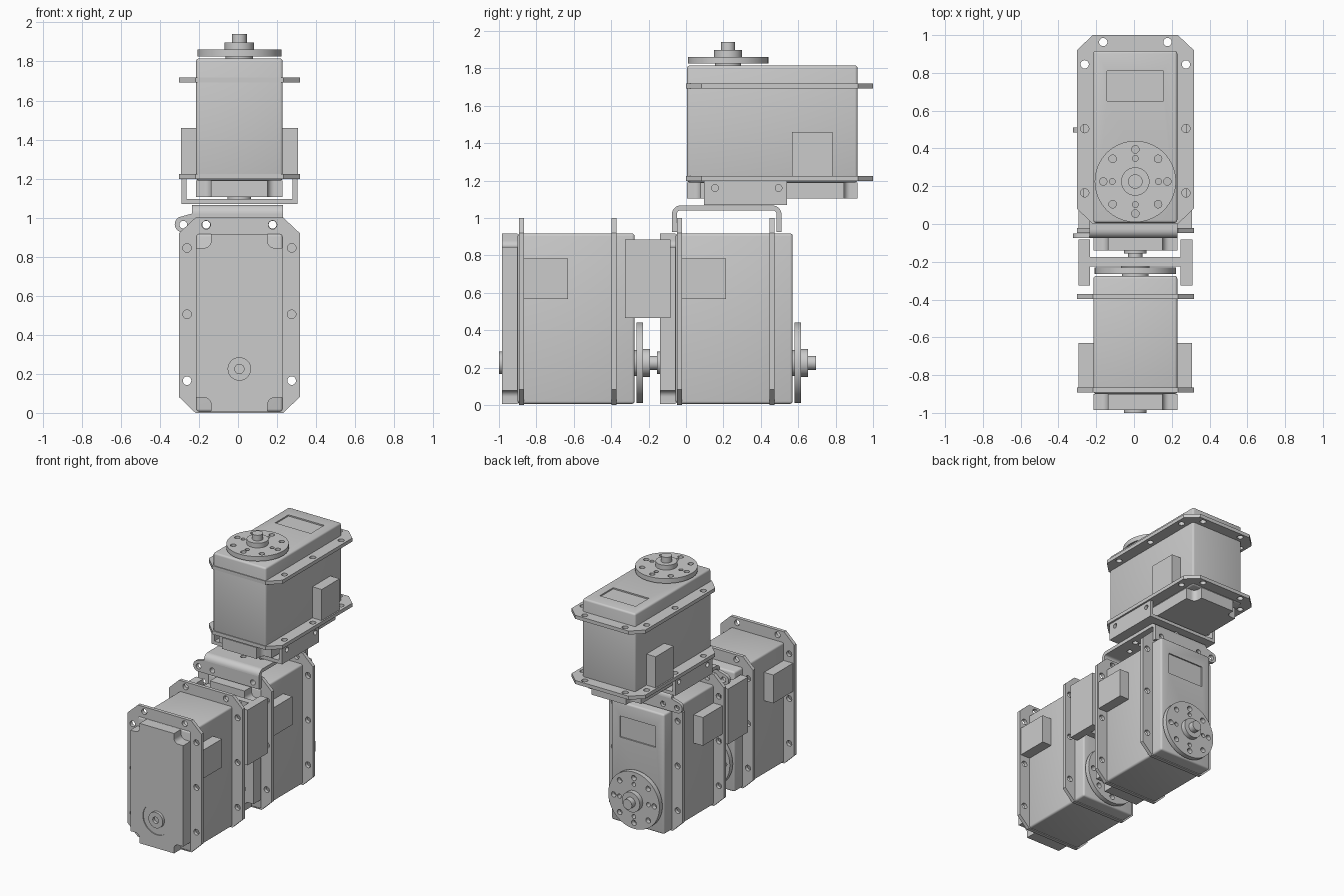
import bpy, bmesh
from math import sin, cos, pi, radians
from mathutils import Matrix

if "Cube" in bpy.data.objects:
    bpy.data.objects.remove(bpy.data.objects["Cube"])

CX = 0.007   # shared centre line
AXLE = 0.225  # shaft distance from the servo's end

# Sketch planes: (u, v) is the outline, w is the extrusion
TOP = Matrix.Identity(4)
FRONT = Matrix(((1, 0, 0, 0), (0, 0, 1, 0), (0, 1, 0, 0), (0, 0, 0, 1)))
SIDE = Matrix(((0, 0, 1, 0), (1, 0, 0, 0), (0, 1, 0, 0), (0, 0, 0, 1)))


def circle(u, v, r, n=40):
    return [(u + r * cos(2 * pi * i / n), v + r * sin(2 * pi * i / n)) for i in range(n)]


def arc(u, v, r, a0, a1, n=8):
    return [(u + r * cos(radians(a0 + (a1 - a0) * i / n)),
             v + r * sin(radians(a0 + (a1 - a0) * i / n))) for i in range(n + 1)]


def rect(u0, v0, u1, v1):
    return [(u0, v0), (u1, v0), (u1, v1), (u0, v1)]


def mirrored(half):
    """Close a right-hand half outline with its mirror image."""
    return half + [(-u, v) for u, v in reversed(half)]


def plate(name, outline, w0, w1, matrix=TOP, holes=(), bevel=0):
    """Extrude a filled outline with holes from w0 to w1."""
    curve = bpy.data.curves.new(name, 'CURVE')
    curve.dimensions, curve.fill_mode = '2D', 'BOTH'
    curve.extrude = (w1 - w0) / 2
    for loop in [outline, *holes]:
        spline = curve.splines.new('POLY')
        spline.points.add(len(loop) - 1)
        for point, (u, v) in zip(spline.points, loop):
            point.co = (u, v, 0, 1)
        spline.use_cyclic_u = True
    temp = bpy.data.objects.new(name + "_sketch", curve)
    bpy.context.collection.objects.link(temp)
    graph = bpy.context.evaluated_depsgraph_get()
    mesh = bpy.data.meshes.new_from_object(temp.evaluated_get(graph))
    bpy.data.objects.remove(temp)
    bm = bmesh.new()
    bm.from_mesh(mesh)
    bmesh.ops.remove_doubles(bm, verts=bm.verts, dist=1e-5)
    if bevel:
        bmesh.ops.dissolve_limit(bm, angle_limit=0.01, verts=bm.verts, edges=bm.edges)
        bmesh.ops.bevel(bm, geom=bm.edges[:], offset=bevel, segments=3,
                        profile=0.5, affect='EDGES')
    bm.transform(matrix @ Matrix.Translation((0, 0, (w0 + w1) / 2)))
    bmesh.ops.recalc_face_normals(bm, faces=bm.faces)
    bm.to_mesh(mesh)
    bm.free()
    obj = bpy.data.objects.new(name, mesh)
    bpy.context.collection.objects.link(obj)
    bpy.ops.object.select_all(action='DESELECT')
    obj.select_set(True)
    bpy.context.view_layer.objects.active = obj
    bpy.ops.object.shade_smooth_by_angle(angle=radians(35))
    return obj


def horn_holes(u, v):
    outer = [circle(u + 0.17 * cos(i * pi / 4), v + 0.17 * sin(i * pi / 4), 0.02, 16) for i in range(8)]
    inner = [circle(u + 0.122 * cos(i * pi / 2), v + 0.122 * sin(i * pi / 2), 0.016, 16) for i in range(4)]
    return outer + inner


def servo(name, plane, offset):
    m = Matrix.Translation(offset) @ plane

    def part(label, *args, **kw):
        return plate(name + "_" + label, *args, matrix=m, **kw)

    # Main case with a shallow label recess on the output face
    case = part("case", rect(-0.222, 0.006, 0.222, 0.917), -0.9, -0.275, bevel=0.014)
    cutter = part("label_cutter", rect(-0.15, 0.65, 0.15, 0.81), -0.285, -0.25)
    cutter.hide_render = True
    cutter.hide_set(True)
    recess = case.modifiers.new("label_recess", 'BOOLEAN')
    recess.operation, recess.object, recess.solver = 'DIFFERENCE', cutter, 'EXACT'

    # Rear cap with rounded corner notches and a bearing boss
    half = ([(0.145, 0.006)] + arc(0.18, 0.043, 0.035, 180, 90) + [(0.222, 0.078), (0.222, 0.845)]
            + arc(0.18, 0.88, 0.035, 270, 180) + [(0.145, 0.917)])
    part("rear_cap", mirrored(half), -0.985, -0.9, holes=[circle(0, AXLE, 0.117)])
    part("bearing_seat", circle(0, AXLE, 0.117), -0.978, -0.9)
    part("bearing_boss", circle(0, AXLE, 0.06), -1.0, -0.97, holes=[circle(0, AXLE, 0.024, 24)])

    # Two mounting flanges
    outline = mirrored([(0.225, 0), (0.31, 0.082), (0.31, 0.92), (0.225, 1.0)])
    holes = [circle(s * u, v, 0.022, 20) for s in (-1, 1)
             for u, v in ((0.268, 0.165), (0.268, 0.505), (0.268, 0.845), (0.17, 0.963))]
    part("rear_flange", outline, -0.893, -0.866, holes=holes)
    part("front_flange", outline, -0.398, -0.371, holes=holes)

    # Cable sockets on both sides
    for side, s in (("left", -1), ("right", 1)):
        part(side + "_socket", rect(min(s * 0.21, s * 0.3), 0.567, max(s * 0.21, s * 0.3), 0.782), -0.866, -0.63)

    # Output shaft and drilled horn
    part("horn_collar", circle(0, AXLE, 0.07), -0.28, -0.262)
    part("horn", circle(0, AXLE, 0.215, 64), -0.265, -0.229, holes=horn_holes(0, AXLE))
    part("horn_hub", circle(0, AXLE, 0.075), -0.232, -0.193)
    part("shaft_tip", circle(0, AXLE, 0.038, 32), -0.196, -0.15)


servo("front_servo", FRONT, (CX, 0, 0))
servo("rear_servo", FRONT, (CX, 0.845, 0))
servo("upper_servo", TOP, (CX, 0, 2.09))

# H-shaped bracket joining the two lower servos
center = Matrix.Translation((CX, 0, 0))
h_half = [(0.24, -0.225), (0.24, -0.325), (0.302, -0.325), (0.302, -0.083), (0.24, -0.083), (0.24, -0.175)]
plate("h_bracket", mirrored(h_half), 0.465, 0.885, center)

# Channel bracket cradling the upper servo
plate("channel_base", rect(-0.297, 0.095, 0.297, 0.54), 1.07, 1.095, center, horn_holes(0, 0.295))
for side, x0, x1 in (("left", -0.297, -0.272), ("right", 0.272, 0.297)):
    plate(side + "_channel_wall", rect(0.095, 1.07, 0.54, 1.198), x0 + CX, x1 + CX, SIDE,
          [circle(0.155, 1.16, 0.018, 20), circle(0.495, 1.16, 0.018, 20)])

# Bent bridge bracket over the rear servo
plate("bridge_top", rect(-0.235, -0.03, 0.23, 0.465), 1.04, 1.066, TOP, horn_holes(CX, AXLE))
for side, y, a, leg in (("front", -0.03, 180, -0.075), ("rear", 0.465, 0, 0.484)):
    bend = arc(y, 1.021, 0.045, a, 90) + arc(y, 1.021, 0.019, 90, a)
    plate(side + "_bridge_bend", bend, -0.235, 0.23, SIDE)
    # Leg with a rounded ear
    ear = [(0.23, 1.021), (-0.235, 1.021)] + arc(-0.283, 0.966, 0.041, 115, 270, 12) + [(0.23, 0.925)]
    plate(side + "_bridge_leg", ear, leg, leg + 0.026, FRONT,
          [circle(x, 0.964, 0.02, 20) for x in (-0.28, -0.163, 0.177)])
